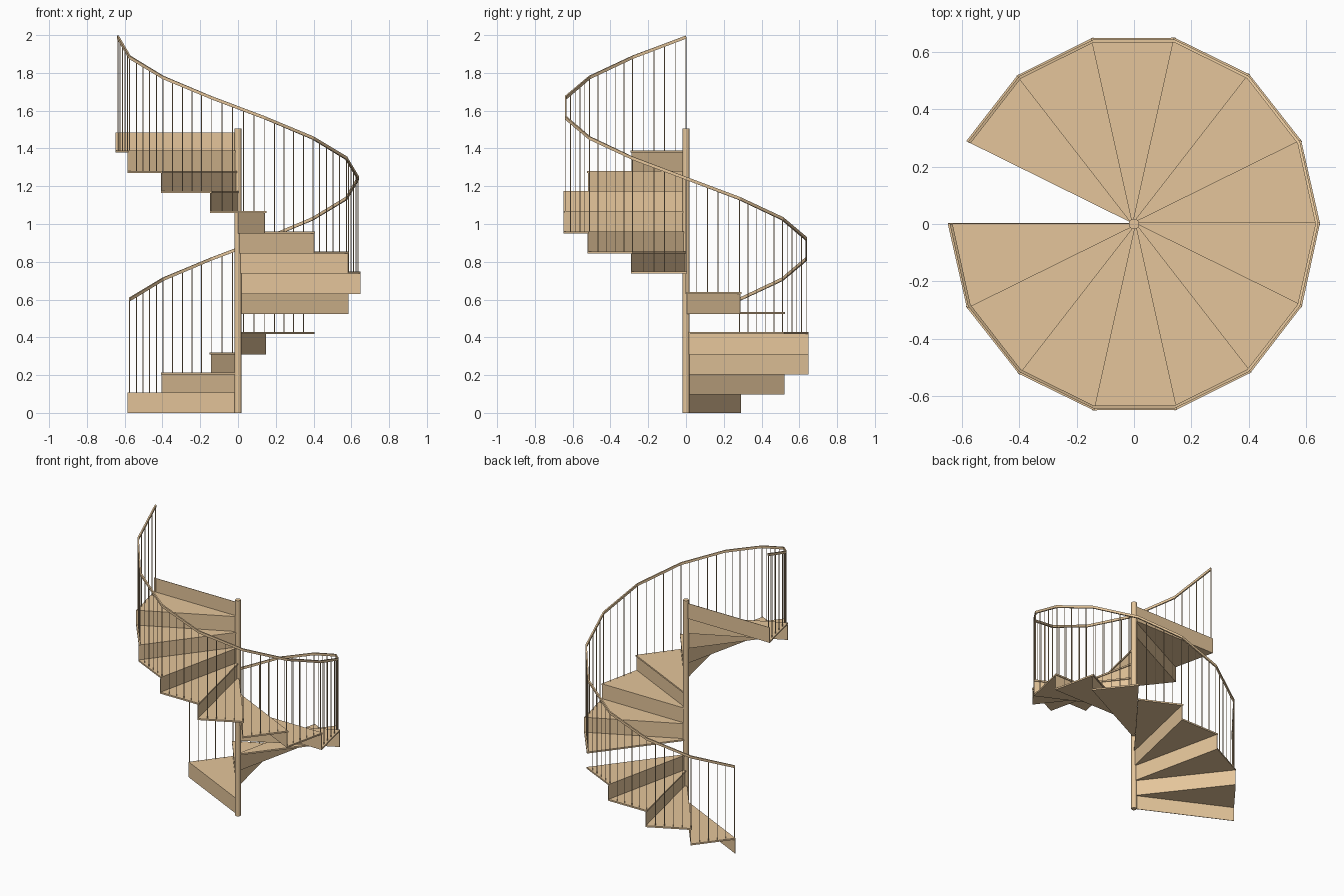
import bpy, bmesh, math
from mathutils import Vector

if "Cube" in bpy.data.objects:
    bpy.data.objects.remove(bpy.data.objects["Cube"])

STEP = math.tau / 14      # angle of one tread
RISE = 0.1068             # height of one step
THICK = 0.0106            # tread thickness
RX, RY = 0.648, 0.665     # outer radii
N = 13                    # treads
OPEN_STEP = 4             # this step has no riser


def material(name, rgb):
    m = bpy.data.materials.new(name)
    m.diffuse_color = (*rgb, 1)
    m.use_nodes = True
    m.node_tree.nodes["Principled BSDF"].inputs["Base Color"].default_value = m.diffuse_color
    return m


wood = material("light_wood", (0.78, 0.56, 0.325))


def finish(name, bm, mat):
    bmesh.ops.recalc_face_normals(bm, faces=bm.faces)
    me = bpy.data.meshes.new(name)
    bm.to_mesh(me)
    bm.free()
    me.materials.append(mat)
    ob = bpy.data.objects.new(name, me)
    bpy.context.collection.objects.link(ob)
    return ob


def point(i, z=0.0, s=1.0):
    """Outer corner at step line i; the stair climbs clockwise."""
    a = math.pi - STEP * (i + 1)
    return Vector((RX * s * math.cos(a), RY * s * math.sin(a), z))


def prism(bm, outline, z0, z1):
    low = [bm.verts.new((p.x, p.y, z0)) for p in outline]
    top = [bm.verts.new((p.x, p.y, z1)) for p in outline]
    n = len(outline)
    bm.faces.new(low)
    bm.faces.new(top)
    for k in range(n):
        bm.faces.new((low[k], low[(k + 1) % n], top[(k + 1) % n], top[k]))


def back(i):
    """Unit vector pointing down the stair, square to step line i."""
    d = point(i).normalized()
    return Vector((-d.y, d.x, 0))


# wedge treads with a small nosing
bm = bmesh.new()
for i in range(N):
    nose = back(i) * (0.006 if i else 0)
    z = (i + 1) * RISE
    prism(bm, [nose, point(i) + nose, point(i + 1), Vector()], z - THICK, z)
finish("treads", bm, wood)

# upright risers
bm = bmesh.new()
for i in range(N + 1):
    if i == OPEN_STEP:
        continue
    t = back(i) * -0.003
    prism(bm, [Vector(), point(i), point(i) + t, t],
          max(0, i * RISE - THICK), (i + 1) * RISE - THICK)
finish("risers", bm, wood)

# centre pole
bm = bmesh.new()
bmesh.ops.create_cone(bm, cap_ends=True, segments=16, radius1=0.018, radius2=0.018, depth=1.505)
bmesh.ops.translate(bm, verts=bm.verts, vec=(0, 0, 0.7525))
finish("centre_pole", bm, wood)


# handrail: square section swept along the step corners
def rail(i):
    return point(i, 0.601 + RISE * i, 0.982)


bm = bmesh.new()
rings = []
for i in range(N + 1):
    out = point(i).normalized() * 0.005
    up = Vector((0, 0, 0.0085))
    c = rail(i)
    rings.append([bm.verts.new(c + out * u + up * v) for u, v in ((1, 1), (-1, 1), (-1, -1), (1, -1))])
for a, b in zip(rings, rings[1:]):
    for k in range(4):
        bm.faces.new((a[k], a[(k + 1) % 4], b[(k + 1) % 4], b[k]))
bm.faces.new(rings[0])
bm.faces.new(rings[-1])
finish("handrail", bm, wood)

# thin balusters from tread to handrail
PER = 5
bm = bmesh.new()
for k in range(N * PER + 1):
    i = min(k // PER, N - 1)
    p = rail(i).lerp(rail(i + 1), k / PER - i)
    z0 = (i + 1) * RISE - 0.002
    r = 0.0025
    prism(bm, [p + Vector((r * math.cos(math.tau * j / 6), r * math.sin(math.tau * j / 6), 0)) for j in range(6)],
          z0, p.z)
finish("balusters", bm, wood)
